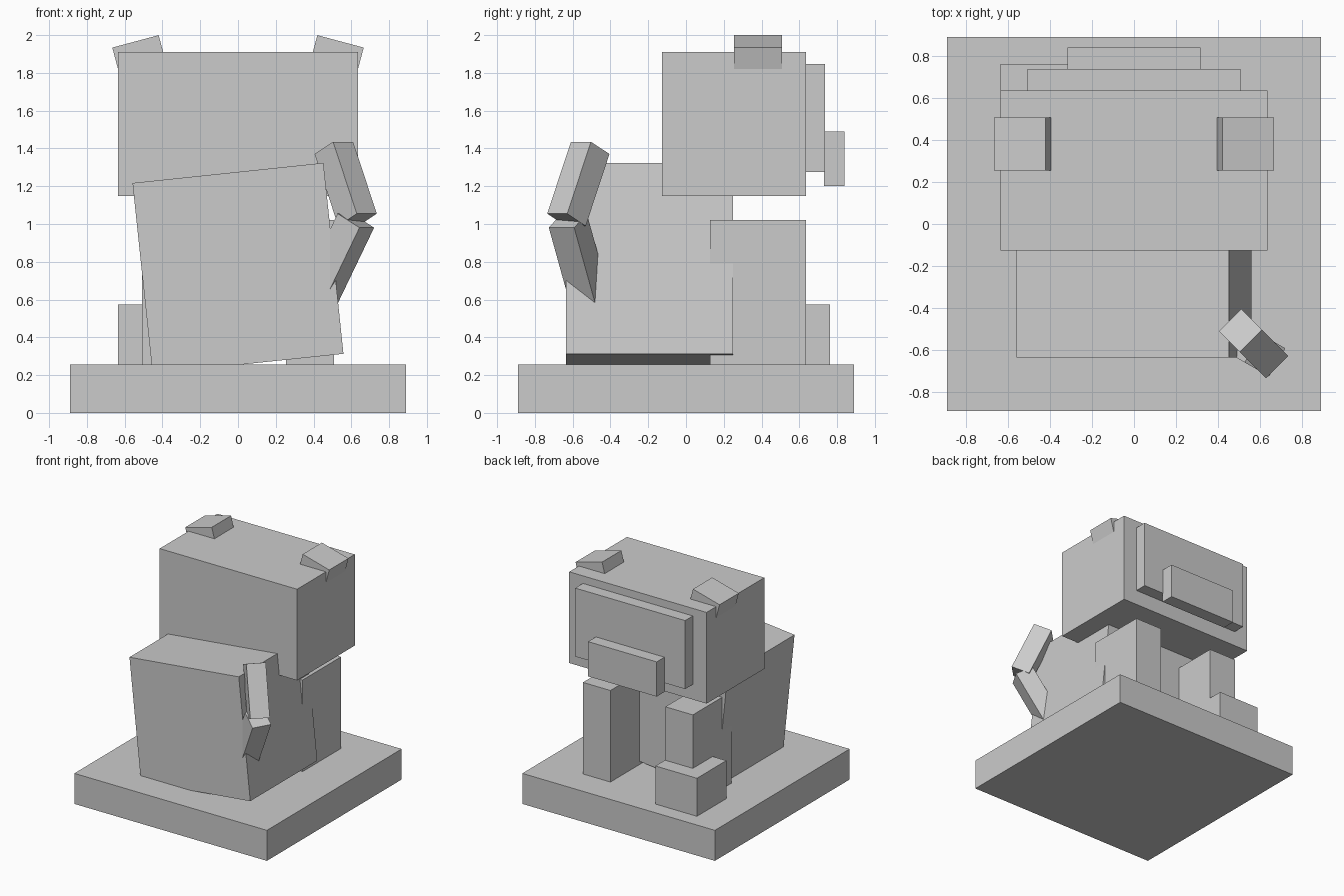
import bpy
from math import radians

if "Cube" in bpy.data.objects:
    bpy.data.objects.remove(bpy.data.objects["Cube"])


def box(name, center, size, rot=(0, 0, 0)):
    """Flat-faced box, rotation in degrees."""
    bpy.ops.mesh.primitive_cube_add(size=1, location=center,
                                    rotation=[radians(a) for a in rot])
    ob = bpy.context.object
    ob.name = name
    ob.scale = size
    return ob


def span(name, x, y, z):
    """Axis-aligned box from its limits on each axis."""
    lims = (x, y, z)
    return box(name, [(a + b) / 2 for a, b in lims], [b - a for a, b in lims])


# Plinth
span("base", (-0.89, 0.89), (-0.89, 0.89), (0, 0.255))

# Tilted torso
box("body", (0, -0.193, 0.765), (1.016, 0.885, 1.016), (0, -6, 0))

# Head with raised panel and muzzle on the back side
span("head", (-0.635, 0.635), (-0.127, 0.635), (1.148, 1.91))
span("face_panel", (-0.508, 0.508), (0.63, 0.737), (1.275, 1.847))
span("muzzle", (-0.317, 0.317), (0.73, 0.84), (1.2, 1.49))

# Mirrored ears and legs
for side, label in ((-1, "left"), (1, "right")):
    box(f"{label}_ear", (side * 0.51, 0.381, 1.844), (0.254, 0.254, 0.254),
        (0, side * 15, 0))
    box(f"{label}_leg", (side * 0.381, 0.381, 0.635), (0.254, 0.508, 0.77))

# Single foot
span("foot", (-0.635, -0.25), (0.375, 0.762), (0.25, 0.573))

# Bent arm on the right
box("upper_arm", (0.57, -0.57, 1.2125), (0.153, 0.15, 0.42), (0, -25, -45))
box("lower_arm", (0.519, -0.565, 0.799), (0.153, 0.155, 0.5), (0, 29, -30))
